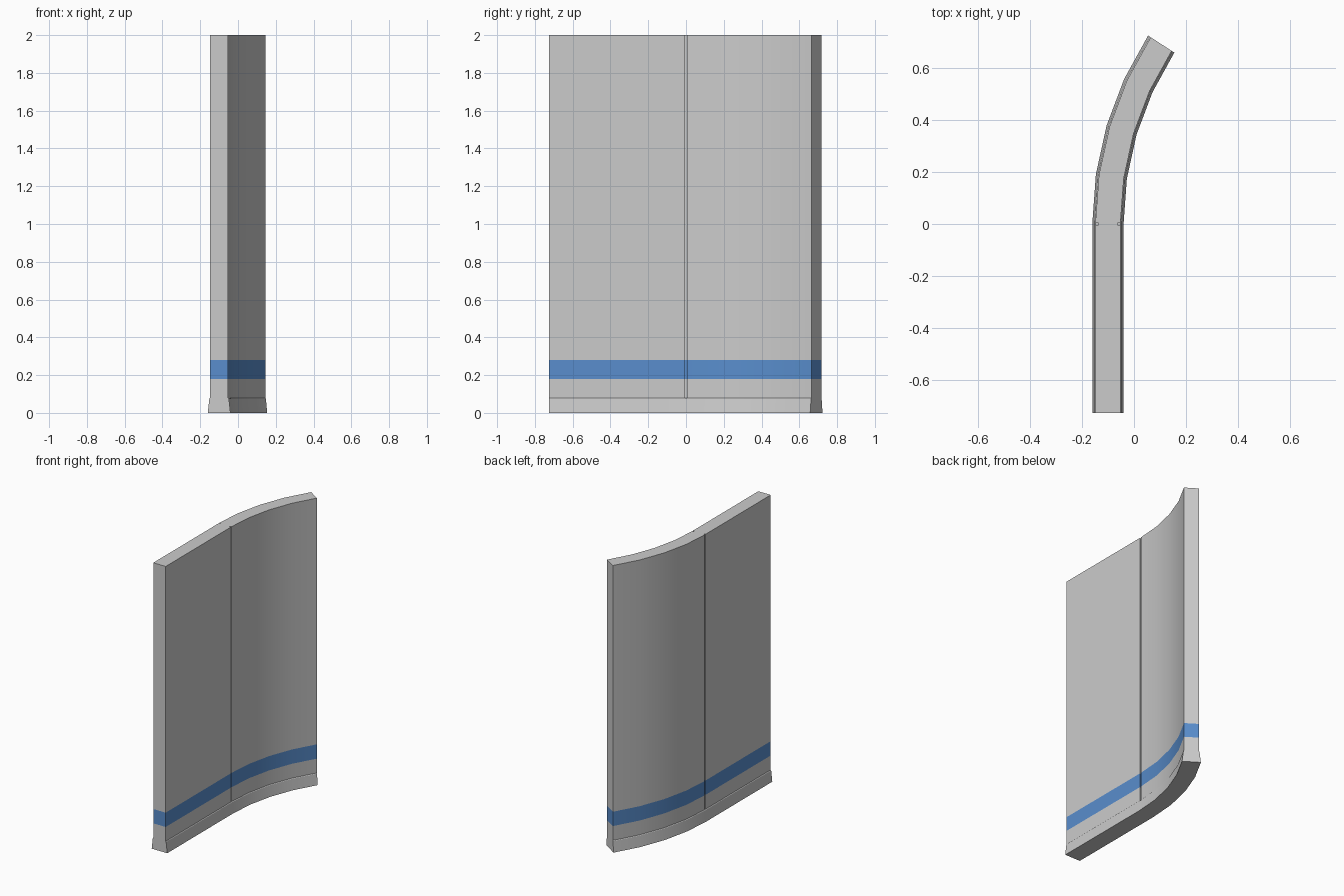
import bpy, bmesh, math
from mathutils import Vector

if "Cube" in bpy.data.objects:
    bpy.data.objects.remove(bpy.data.objects["Cube"])

X0, Y0 = -0.10, -0.724      # centre line of the straight run and its near end
R, SWEEP, SEGS = 1.267, math.radians(33), 4
GROOVE_W, GROOVE_D = 0.005, 0.009


def station(angle, inset=0.0, shift=0.0):
    """Centre point, sideways direction and side inset along the path."""
    p = Vector((X0 + R * (1 - math.cos(angle)), R * math.sin(angle) + shift, 0))
    n = Vector((math.cos(angle), -math.sin(angle), 0))
    return p, n, inset


def path(grooved):
    pts = [station(0, 0, Y0)]
    if grooved:
        pts += [station(0, i, s * GROOVE_W) for s, i in
                ((-1, 0), (-1, GROOVE_D), (1, GROOVE_D), (1, 0))]
    else:
        pts.append(station(0))
    pts += [station(SWEEP * i / SEGS) for i in range(1, SEGS + 1)]
    return pts


def sweep(name, profile, grooved=True, top=False, bottom=False, color=None):
    """Run a symmetric (half width, height) profile along the wall path."""
    bm = bmesh.new()
    rows = []
    for p, n, inset in path(grooved):
        rows.append([[bm.verts.new(p + n * side * (h - inset) + Vector((0, 0, z)))
                      for h, z in profile] for side in (-1, 1)])
    last = len(profile) - 1
    for a, b in zip(rows, rows[1:]):
        for s in (0, 1):
            for k in range(last):
                bm.faces.new((a[s][k], b[s][k], b[s][k + 1], a[s][k + 1]))
        for use, k in ((bottom, 0), (top, last)):
            if use:
                bm.faces.new((a[0][k], b[0][k], b[1][k], a[1][k]))
    for r in (rows[0], rows[-1]):
        for k in range(last):
            bm.faces.new((r[0][k], r[1][k], r[1][k + 1], r[0][k + 1]))
    # outward normals: side, end and cap faces
    bmesh.ops.recalc_face_normals(bm, faces=bm.faces)
    side_face = next(f for f in bm.faces if rows[0][1][0] in f.verts
                     and rows[1][1][0] in f.verts and abs(f.normal.x) > 0.5)
    if side_face.normal.x < 0:
        bmesh.ops.reverse_faces(bm, faces=bm.faces)
    me = bpy.data.meshes.new(name)
    bm.to_mesh(me)
    bm.free()
    ob = bpy.data.objects.new(name, me)
    bpy.context.collection.objects.link(ob)
    if color:
        mat = bpy.data.materials.new(name + "_paint")
        mat.diffuse_color = color
        mat.use_nodes = True
        mat.node_tree.nodes["Principled BSDF"].inputs["Base Color"].default_value = mat.diffuse_color
        me.materials.append(mat)
    bpy.ops.object.select_all(action='DESELECT')
    ob.select_set(True)
    bpy.context.view_layer.objects.active = ob
    bpy.ops.object.shade_smooth_by_angle(angle=math.radians(30))
    return ob


HALF = 0.048
# flared skirting at the floor
sweep("base_skirting", [(0.060, 0), (0.0515, 0.076), (HALF, 0.08)],
      grooved=False, top=True, bottom=True)
# wall below the stripe, blue stripe, wall above the stripe
sweep("lower_wall", [(HALF, 0.08), (HALF, 0.18)])
sweep("blue_stripe", [(HALF, 0.18), (HALF, 0.28)], color=(0.1, 0.27, 0.61, 1))
sweep("upper_wall", [(HALF, 0.28), (HALF, 2.0)], top=True)
